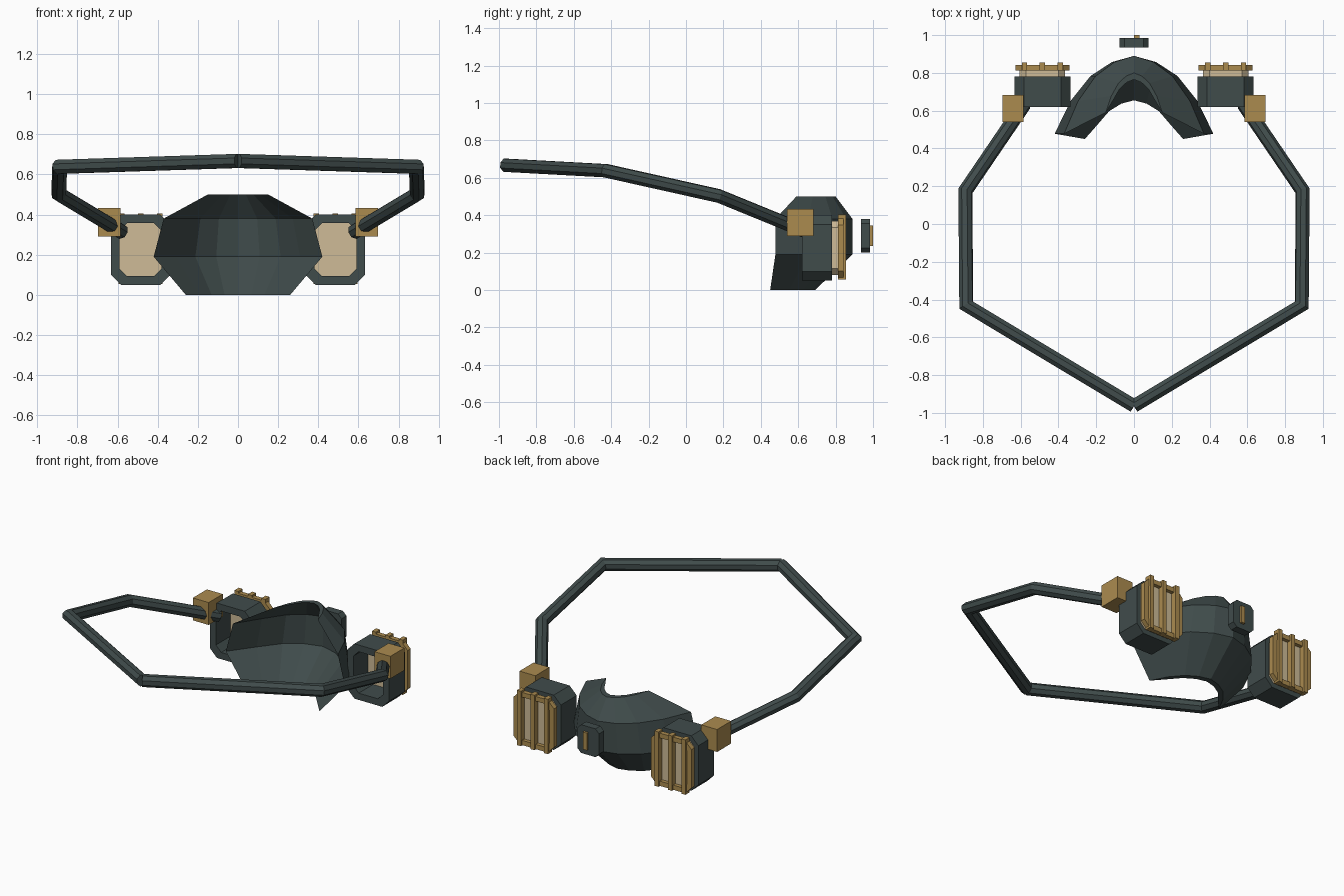
import bpy, bmesh, math
from mathutils import Vector, Matrix

if "Cube" in bpy.data.objects:
    bpy.data.objects.remove(bpy.data.objects["Cube"])


def material(name, rgb):
    m = bpy.data.materials.new(name)
    m.diffuse_color = (*rgb, 1)
    m.use_nodes = True
    m.node_tree.nodes["Principled BSDF"].inputs["Base Color"].default_value = m.diffuse_color
    return m


DARK = material("dark slate rubber", (0.051, 0.072, 0.071))
GOLD = material("dull brass", (0.41, 0.26, 0.078))
BEIGE = material("beige filter", (0.62, 0.50, 0.31))


def finish(name, bm, mat, mirror=False):
    bmesh.ops.recalc_face_normals(bm, faces=bm.faces)
    mesh = bpy.data.meshes.new(name)
    bm.to_mesh(mesh)
    bm.free()
    mesh.materials.append(mat)
    ob = bpy.data.objects.new(name, mesh)
    bpy.context.collection.objects.link(ob)
    if mirror:
        mod = ob.modifiers.new("Mirror", "MIRROR")
        mod.use_mirror_merge = False
    return ob


def bridge(bm, a, b, closed=True):
    n = len(a)
    for i in range(n if closed else n - 1):
        j = (i + 1) % n
        bm.faces.new((a[i], a[j], b[j], b[i]))


def box(name, x, y, z, mat, mirror=False):
    bm = bmesh.new()
    lo, hi = Vector((x[0], y[0], z[0])), Vector((x[1], y[1], z[1]))
    bmesh.ops.create_cube(bm, size=1, matrix=Matrix.Translation((lo + hi) / 2)
                          @ Matrix.Diagonal((*(hi - lo), 1)))
    return finish(name, bm, mat, mirror)


def octagon(bm, cx, cz, w, h, c, y):
    pts = [(w, h - c), (w - c, h), (c - w, h), (-w, h - c),
           (-w, c - h), (c - w, -h), (w - c, -h), (w, c - h)]
    return [bm.verts.new((cx + u, y, cz + v)) for u, v in pts]


def prism(name, cx, cz, w, h, c, y0, y1, mat, wall=0, mirror=False):
    """Chamfered block along y; a wall width makes it an open frame."""
    bm = bmesh.new()
    a, b = (octagon(bm, cx, cz, w, h, c, y) for y in (y0, y1))
    bridge(bm, a, b)
    if wall:
        d, e = (octagon(bm, cx, cz, w - wall, h - wall, c * 0.75, y) for y in (y0, y1))
        bridge(bm, d, e)
        bridge(bm, a, d)
        bridge(bm, b, e)
    else:
        bm.faces.new(a)
        bm.faces.new(b)
    return finish(name, bm, mat, mirror)


def tube(name, path, r, mat, sides=8, mirror=False):
    """Sweep with mitred corners."""
    bm = bmesh.new()
    p = [Vector(q) for q in path]
    d = [(b - a).normalized() for a, b in zip(p, p[1:])]
    side = d[0].cross(Vector((0, 0, 1))).normalized()
    up = side.cross(d[0])
    ring = []
    for i in range(sides):
        t = math.tau * (i + 0.5) / sides
        ring.append(p[0] + r * (math.cos(t) * side + math.sin(t) * up))
    rings = [ring]
    for k in range(1, len(p)):
        n = d[k - 1] + d[k] if k < len(d) else d[-1]
        rings.append([q + d[k - 1] * ((p[k] - q).dot(n) / d[k - 1].dot(n))
                      for q in rings[-1]])
    vs = [[bm.verts.new(q) for q in rg] for rg in rings]
    for a, b in zip(vs, vs[1:]):
        bridge(bm, a, b)
    bm.faces.new(vs[0])
    bm.faces.new(vs[-1])
    return finish(name, bm, mat, mirror)


# Face mask: arched shell, open to the front, thin at its side edges
# each level: height, half width, y of side edges, y of nose
levels = [(0, 0.26, 0.45, 0.69), (0.19, 0.42, 0.478, 0.89),
          (0.38, 0.37, 0.478, 0.89), (0.5, 0.15, 0.59, 0.80)]
half = [(1, 0), (0.80, 0.42), (0.55, 0.74), (0.28, 0.92), (0, 1)]
arch = half + [(-u, v) for u, v in half[-2::-1]]
bm = bmesh.new()
loops = []
for z, w, y0, y1 in levels:
    outer = [bm.verts.new((w * u, y0 + (y1 - y0) * v, z)) for u, v in arch]
    inner = [bm.verts.new((w * u * 0.92, y0 + (y1 - y0) * v - 0.035 * v ** 0.5, z))
             for u, v in arch[1:-1]]
    loops.append(outer + inner[::-1])
    ring = [outer[0]] + inner + [outer[-1]]
    if z in (0, 0.5):
        for i in range(len(ring) - 1):
            bm.faces.new(list(dict.fromkeys(
                (outer[i], outer[i + 1], ring[i + 1], ring[i]))))
for a, b in zip(loops, loops[1:]):
    bridge(bm, a, b)
finish("mask_shell", bm, DARK)

# Filter canisters on both sides
CX, CZ = 0.485, 0.225
prism("filter_housing", CX, CZ, 0.148, 0.175, 0.05, 0.62, 0.78, DARK, 0.043, True)
prism("filter_pad", CX, CZ, 0.121, 0.145, 0.035, 0.765, 0.818, BEIGE, 0, True)
prism("grille_frame", CX, CZ, 0.143, 0.168, 0.045, 0.812, 0.842, GOLD, 0.03, True)
for i, dx in enumerate((-0.095, 0, 0.095)):
    box(f"grille_bar_{i + 1}", (CX + dx - 0.014, CX + dx + 0.014), (0.812, 0.855),
        (0.055, 0.405), GOLD, True)

# Strap buckles and head strap
box("strap_buckle", (0.585, 0.697), (0.54, 0.682), (0.29, 0.433), GOLD, True)
tube("head_strap", [(0, -0.963, 0.667), (0.888, -0.43, 0.638),
                    (0.893, 0.175, 0.503), (0.58, 0.635, 0.315)],
     0.038, DARK, mirror=True)

# Front valve block with brass strip
prism("valve_block", 0, 0.29, 0.076, 0.09, 0.025, 0.935, 0.985, DARK)
box("valve_strip", (0, 0.028), (0.98, 1.0), (0.235, 0.345), GOLD)
